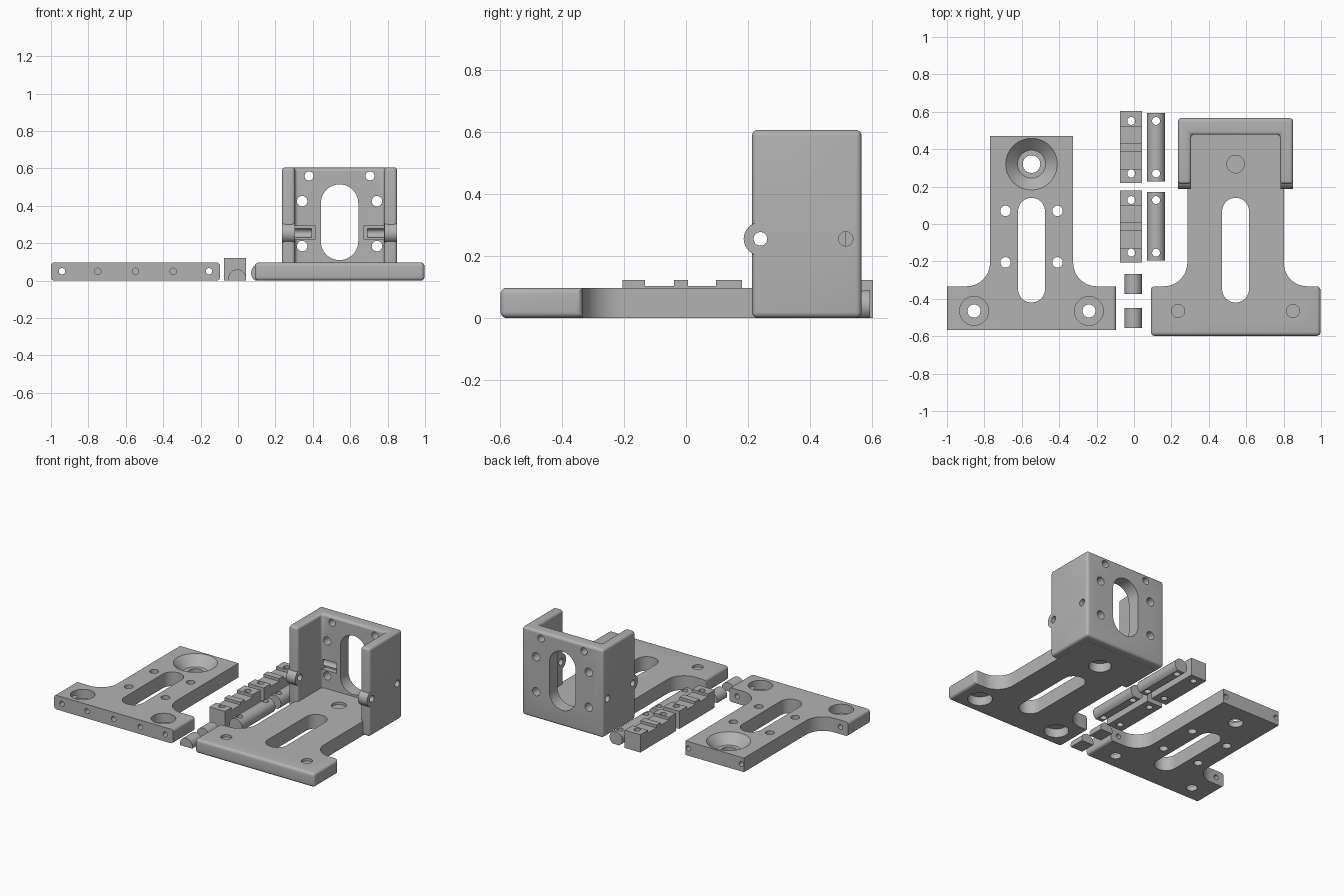
import bpy, bmesh, math

if "Cube" in bpy.data.objects:
    bpy.data.objects.remove(bpy.data.objects["Cube"])

grey = bpy.data.materials.new("matte_grey")
grey.use_nodes = True
grey.diffuse_color = (0.45, 0.45, 0.45, 1)
grey.node_tree.nodes["Principled BSDF"].inputs["Base Color"].default_value = grey.diffuse_color


# ---- profiles and solids ----
def arc(u, v, r, a0, a1, n=12):
    angles = [math.radians(a0 + (a1 - a0) * i / n) for i in range(n + 1)]
    return [(u + r * math.cos(a), v + r * math.sin(a)) for a in angles]


def circle(u, v, r):
    return arc(u, v, r, 0, 360, 40)[:-1]


def rect(u0, u1, v0, v1):
    return [(u0, v0), (u1, v0), (u1, v1), (u0, v1)]


def slot(u, r, v0, v1):
    return arc(u, v1 - r, r, 0, 180, 20) + arc(u, v0 + r, r, 180, 360, 20)


def tee(x0, x1, s0, s1, y0, yf, y1, r):
    """T outline: wide foot, narrower stem, filleted inner corners."""
    return ([(x0, y0), (x1, y0), (x1, yf)] + arc(s1 + r, yf + r, r, 270, 180)
            + [(s1, y1), (s0, y1)] + arc(s0 - r, yf + r, r, 0, -90) + [(x0, yf)])


def prism(name, pts, axis, w0, w1, bevel=0, rule=None):
    place = {"x": lambda u, v, w: (w, u, v),
             "y": lambda u, v, w: (u, w, v),
             "z": lambda u, v, w: (u, v, w)}[axis]
    bm = bmesh.new()
    a = [bm.verts.new(place(u, v, w0)) for u, v in pts]
    b = [bm.verts.new(place(u, v, w1)) for u, v in pts]
    bm.faces.new(a)
    bm.faces.new(b[::-1])
    for i in range(len(pts)):
        j = (i + 1) % len(pts)
        bm.faces.new((a[i], b[i], b[j], a[j]))
    bmesh.ops.recalc_face_normals(bm, faces=bm.faces)
    if bevel:
        edges = [e for e in bm.edges if rule is None or rule(*(v.co for v in e.verts))]
        bmesh.ops.bevel(bm, geom=edges, offset=bevel, segments=5, profile=0.5, affect="EDGES")
    return to_object(name, bm)


def cone(name, x, y, z0, z1, r0, r1):
    bm = bmesh.new()
    bmesh.ops.create_cone(bm, cap_ends=True, segments=48, radius1=r0, radius2=r1, depth=z1 - z0)
    bmesh.ops.translate(bm, verts=bm.verts, vec=(x, y, (z0 + z1) / 2))
    return to_object(name, bm)


def to_object(name, bm):
    mesh = bpy.data.meshes.new(name)
    bm.to_mesh(mesh)
    bm.free()
    mesh.materials.append(grey)
    obj = bpy.data.objects.new(name, mesh)
    bpy.context.collection.objects.link(obj)
    return obj


def activate(obj):
    bpy.ops.object.select_all(action="DESELECT")
    obj.select_set(True)
    bpy.context.view_layer.objects.active = obj


def combine(obj, tool, operation):
    activate(obj)
    mod = obj.modifiers.new("combine", "BOOLEAN")
    mod.object, mod.operation, mod.solver = tool, operation, "EXACT"
    bpy.ops.object.modifier_apply(modifier=mod.name)
    bpy.data.objects.remove(tool)


def cut(obj, pts, axis, w0, w1):
    combine(obj, prism("cutter", pts, axis, w0, w1), "DIFFERENCE")


def smooth(obj):
    activate(obj)
    bpy.ops.object.shade_smooth_by_angle(angle=math.radians(30))


THICK = 0.097
FOOT_Y = -0.465
HOLE_Y = 0.32

# ---- flat mounting plate ----
cx = -0.548
L, R = -1.0, -0.096
plate = prism("mounting_plate", tee(L, R, -0.77, -0.325, -0.568, -0.333, 0.47, 0.125), "z", 0, THICK, 0.018,
              lambda a, b: abs(a.x - b.x) < 1e-4 and abs(a.z - b.z) < 1e-4
              and min(abs(a.x - L), abs(a.x - R)) < 1e-4)
cut(plate, slot(cx, 0.072, -0.42, 0.14), "z", -1, 1)
combine(plate, cone("cutter", cx, HOLE_Y, 0.035, 0.1, 0.075, 0.141), "DIFFERENCE")
cut(plate, circle(cx, HOLE_Y, 0.047), "z", -1, 1)
for s in (-1, 1):
    for y in (0.07, -0.205):
        cut(plate, circle(cx + s * 0.139, y, 0.028), "z", -1, 1)
    # counterbored foot holes
    cut(plate, circle(cx + s * 0.307, FOOT_Y, 0.077), "z", 0.035, 1)
    cut(plate, circle(cx + s * 0.307, FOOT_Y, 0.035), "z", -1, 1)
    # edge holes: through the foot ends, blind elsewhere
    cut(plate, circle(cx + s * 0.393, 0.05, 0.017), "y", -1, 0)
    cut(plate, circle(cx + s * 0.202, 0.05, 0.017), "y", -1, -0.47)
    cut(plate, circle(cx + s * 0.202, 0.05, 0.017), "y", 0.37, 1)
cut(plate, circle(cx, 0.05, 0.017), "y", -1, -0.47)
smooth(plate)

# ---- bracket: base plate with a three-sided upright ----
cx = 0.543
L, R, F = 0.09, 0.997, -0.598


def outer_edge(a, b):
    return any(abs(a[i] - lim) < 1e-4 and abs(b[i] - lim) < 1e-4 for i, lim in ((0, L), (0, R), (1, F)))


bracket = prism("bracket", tee(L, R, 0.285, 0.801, F, -0.333, 0.51, 0.125), "z", 0, THICK, 0.02, outer_edge)
W0, W1, BACK, FRONT, INNER, TOP = 0.235, 0.851, 0.566, 0.213, 0.478, 0.606
shell = [(W0, FRONT), (W0 + 0.07, FRONT), (W0 + 0.07, INNER), (W1 - 0.07, INNER),
         (W1 - 0.07, FRONT), (W1, FRONT), (W1, BACK), (W0, BACK)]
combine(bracket, prism("shell", shell, "z", 0.0005, TOP, 0.018), "UNION")
for x in (W0, W1 - 0.07):
    combine(bracket, prism("lug", circle(0.24, 0.255, 0.054), "x", x + 0.001, x + 0.069), "UNION")
cut(bracket, circle(0.24, 0.255, 0.022), "x", -1, 2)
cut(bracket, slot(cx, 0.1, 0.11, 0.515), "y", 0.4, 1)
cut(bracket, slot(cx, 0.072, -0.42, 0.14), "z", -1, 1)
# blind top hole with wider recess below
cut(bracket, circle(cx, HOLE_Y, 0.047), "z", 0.08, 0.2)
cut(bracket, circle(cx, HOLE_Y, 0.07), "z", -1, 0.06)
for s in (-1, 1):
    cut(bracket, circle(cx + s * 0.307, FOOT_Y, 0.035), "z", 0.08, 0.2)
    cut(bracket, circle(cx + s * 0.307, FOOT_Y, 0.077), "z", -1, 0.06)
    # back wall screw holes
    for dx, z, r in ((0.163, 0.56, 0.024), (0.2, 0.425, 0.028), (0.2, 0.185, 0.028)):
        cut(bracket, circle(cx + s * dx, z, r), "y", 0.4, 1)
    # pocket and cross hole in the back wall
    ends = sorted((cx + s * 0.128, cx + s * 0.237))
    cut(bracket, rect(*ends, 0.222, 0.292), "y", 0.4, 0.515)
    ends = sorted((cx + s * 0.15, cx + s * 0.5))
    cut(bracket, circle(0.515, 0.255, 0.023), "x", *ends)
smooth(bracket)

# ---- clamp rails with stepped tops, and round bars beside them ----
for label, y0 in (("front", -0.205), ("rear", 0.218)):
    steps = [(0, 0), (0.385, 0), (0.385, 0.122), (0.302, 0.122), (0.302, 0.103), (0.212, 0.103),
             (0.212, 0.122), (0.167, 0.122), (0.167, 0.103), (0.073, 0.103), (0.073, 0.122), (0, 0.122)]
    rail = prism(label + "_rail", [(y0 + u, v) for u, v in steps], "x", -0.075, 0.044)
    bar = prism(label + "_round_bar", arc(0.118, 0.041, 0.048, -58, 238, 36), "y", y0 + 0.01, y0 + 0.375)
    for y in (y0 + 0.052, y0 + 0.333):
        cut(rail, circle(-0.015, y, 0.021), "z", -1, 1)
        cut(bar, circle(0.118, y, 0.021), "z", -1, 1)
    smooth(rail)
    smooth(bar)

# ---- short half-round pegs ----
for label, y in (("front", -0.557), ("rear", -0.375)):
    smooth(prism(label + "_peg", arc(-0.004, 0.013, 0.047, -16, 196, 24), "y", y, y + 0.107))
